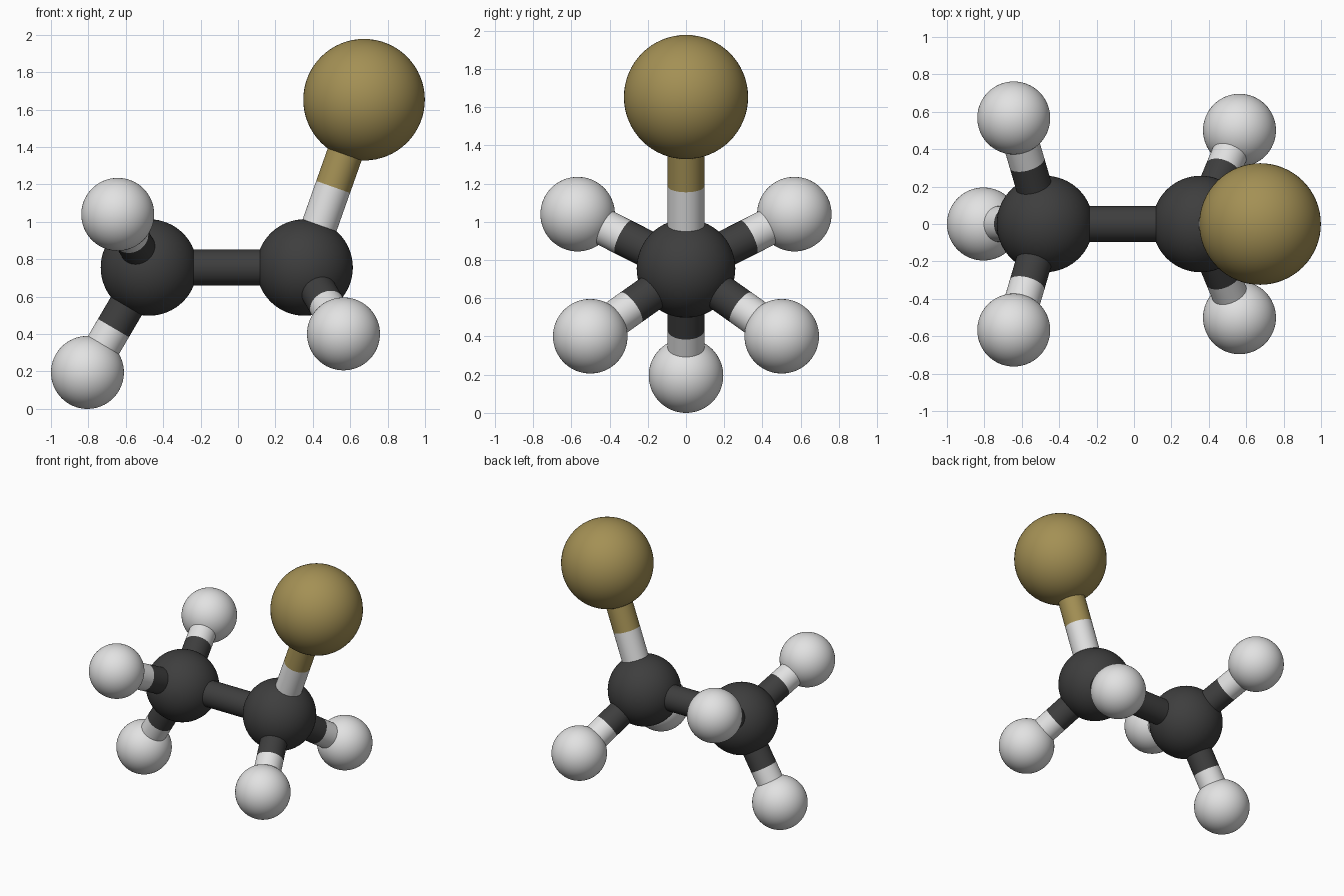
import bpy
from mathutils import Vector

if "Cube" in bpy.data.objects:
    bpy.data.objects.remove(bpy.data.objects["Cube"])


def make_material(name, rgb):
    m = bpy.data.materials.new(name)
    m.diffuse_color = (*rgb, 1)
    m.use_nodes = True
    m.node_tree.nodes["Principled BSDF"].inputs["Base Color"].default_value = m.diffuse_color
    return m


CHARCOAL = make_material("charcoal", (0.048, 0.048, 0.048))
WHITE = make_material("white", (0.76, 0.76, 0.76))
GOLD = make_material("olive gold", (0.37, 0.28, 0.09))
BOND_R = 0.096


def finish(name, mat):
    ob = bpy.context.object
    ob.name = name
    ob.data.materials.append(mat)
    bpy.ops.object.shade_smooth_by_angle()
    return ob


def ball(name, pos, radius, mat):
    bpy.ops.mesh.primitive_uv_sphere_add(segments=64, ring_count=32, radius=radius, location=pos)
    return finish(name, mat)


def rod(name, a, b, mat):
    d = b - a
    bpy.ops.mesh.primitive_cylinder_add(vertices=48, radius=BOND_R, depth=d.length, location=(a + b) / 2)
    bpy.context.object.rotation_euler = d.to_track_quat('Z', 'Y').to_euler()
    return finish(name, mat)


def bond(name, a, b, split, near_mat, far_mat):
    """Two-coloured rod, changing colour at the fraction split."""
    mid = a.lerp(b, split)
    rod(name + "_inner", a, mid, near_mat)
    rod(name + "_outer", mid, b, far_mat)


# Two dark balls and the rod joining them
left = Vector((-0.476, 0, 0.756))
right = Vector((0.356, 0, 0.756))
ball("left_dark_ball", left, 0.258, CHARCOAL)
ball("right_dark_ball", right, 0.258, CHARCOAL)
rod("centre_rod", left, right, CHARCOAL)

# Large gold ball
top = Vector((0.674, 0, 1.653))
ball("gold_ball", top, 0.325, GOLD)
bond("gold_rod", right, top, 0.48, WHITE, GOLD)

# Small white balls
whites = [("bottom", left, (-0.805, 0, 0.195))]
for side, s in (("front", -1), ("back", 1)):
    whites.append(("left_" + side, left, (-0.643, s * 0.567, 1.040)))
    whites.append(("right_" + side, right, (0.564, s * 0.501, 0.401)))
for name, root, pos in whites:
    ball(name + "_white_ball", pos, 0.195, WHITE)
    bond(name + "_rod", root, Vector(pos), 0.577, CHARCOAL, WHITE)
